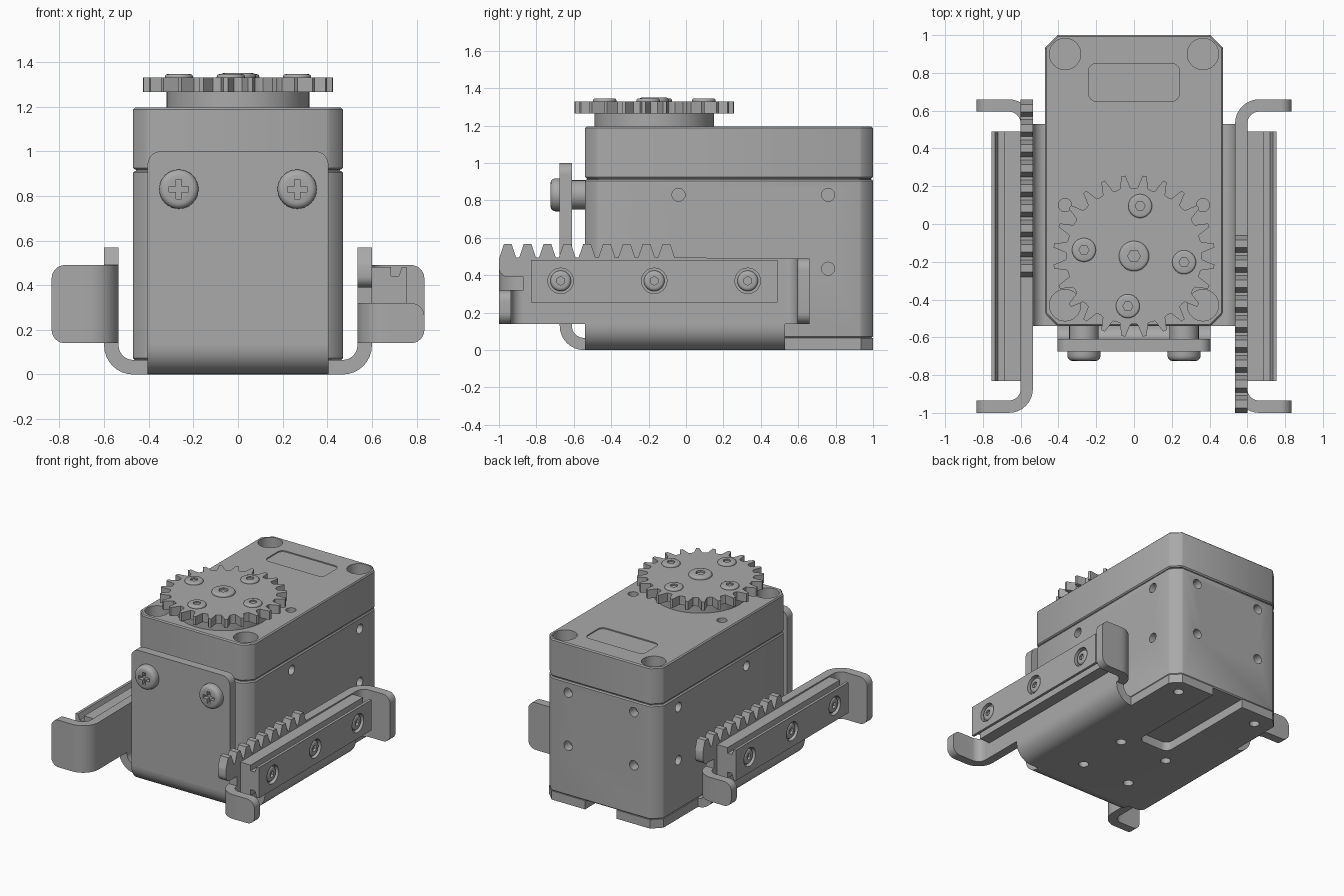
import bpy, bmesh
from math import sin, cos, pi, radians
from mathutils import Vector, Matrix

cube = bpy.data.objects.get("Cube")
if cube:
    bpy.data.objects.remove(cube)

grey = bpy.data.materials.new("machined_grey")
grey.use_nodes = True
COLOUR = (0.4, 0.4, 0.4, 1)
grey.diffuse_color = COLOUR
grey.node_tree.nodes["Principled BSDF"].inputs["Base Color"].default_value = COLOUR

parts = []
T = 0.065            # sheet thickness
R = 0.13             # outer bend radius
GEAR_Y = -0.17
AXES = {"x": lambda a, b, h: (h, a, b),
        "y": lambda a, b, h: (a, h, b),
        "z": lambda a, b, h: (a, b, h)}


def fillet(points, steps=8):
    """Round each (a, b, radius) corner of a closed outline."""
    out = []
    n = len(points)
    for i, p in enumerate(points):
        c = Vector(p[:2])
        r = p[2] if len(p) > 2 else 0
        if not r:
            out.append(c)
            continue
        u = (Vector(points[i - 1][:2]) - c).normalized()
        v = (Vector(points[(i + 1) % n][:2]) - c).normalized()
        half = u.angle(v) / 2
        mid = c + (u + v).normalized() * (r / sin(half))
        s = c + u * (r / (sin(half) / cos(half))) - mid
        e = c + v * (r / (sin(half) / cos(half))) - mid
        total = s.angle_signed(e)
        for k in range(steps + 1):
            t = -total * k / steps
            out.append(mid + Vector((s.x * cos(t) - s.y * sin(t),
                                     s.x * sin(t) + s.y * cos(t))))
    return out


def prism(name, points, axis, lo, hi, bevel=0.0):
    """Extrude an outline along an axis."""
    bm = bmesh.new()
    rings = [[bm.verts.new(AXES[axis](p[0], p[1], h)) for p in fillet(points)] for h in (lo, hi)]
    a, b = rings
    bm.faces.new(a)
    bm.faces.new(b)
    for i in range(len(a)):
        j = (i + 1) % len(a)
        bm.faces.new((a[i], a[j], b[j], b[i]))
    bmesh.ops.recalc_face_normals(bm, faces=bm.faces)
    if bevel:
        bmesh.ops.bevel(bm, geom=list(bm.edges), offset=bevel, segments=1, affect="EDGES")
    me = bpy.data.meshes.new(name)
    bm.to_mesh(me)
    bm.free()
    me.materials.append(grey)
    ob = bpy.data.objects.new(name, me)
    bpy.context.collection.objects.link(ob)
    parts.append(ob)
    return ob


def rect(a0, b0, a1, b1, r=0):
    return [(a0, b0, r), (a1, b0, r), (a1, b1, r), (a0, b1, r)]


def ngon(a, b, r, n=32):
    return [(a + r * cos(2 * pi * i / n), b + r * sin(2 * pi * i / n)) for i in range(n)]


def cut(target, points, axis, lo, hi):
    """Subtract an extruded outline and discard the cutter."""
    tool = prism("cutter", points, axis, lo, hi)
    tool.hide_render = True
    mod = target.modifiers.new("cut", "BOOLEAN")
    mod.operation, mod.solver, mod.object = "DIFFERENCE", "EXACT", tool
    bpy.context.view_layer.objects.active = target
    bpy.ops.object.modifier_apply(modifier=mod.name)
    parts.remove(tool)
    bpy.data.objects.remove(tool)


def screw(name, loc, r, h, rot=None, cross=False):
    """Low domed head, with a hex socket or a cross recess."""
    ob = prism(name, ngon(0, 0, r), "z", 0, h)
    bm = bmesh.new()
    bm.from_mesh(ob.data)
    rim = [e for e in bm.edges if all(v.co.z > h * 0.9 for v in e.verts)]
    bmesh.ops.bevel(bm, geom=rim, offset=min(h * 0.7, r * 0.3), segments=3, profile=0.5, affect="EDGES")
    bm.to_mesh(ob.data)
    bm.free()
    if cross:
        w, s = r * 0.14, r * 0.5
        cut(ob, [(s, -w), (s, w), (w, w), (w, s), (-w, s), (-w, w),
                 (-s, w), (-s, -w), (-w, -w), (-w, -s), (w, -s), (w, -w)], "z", h * 0.4, h + 0.1)
    else:
        cut(ob, ngon(0, 0, r * 0.42, 6), "z", h * 0.3, h + 0.1)
    ob.matrix_world = Matrix.Translation(loc) @ (rot or Matrix())
    return ob


def case_outline(inset=0.0):
    x, y0, y1, c = 0.47 - inset, -0.54 + inset, 1.0 - inset, 0.065
    return [(-x + c, y0), (x - c, y0), (x, y0 + c), (x, y1 - c),
            (x - c, y1), (-x + c, y1), (-x, y1 - c), (-x, y0 + c)]


# Motor case
lower = prism("case_body", case_outline(), "z", T, 0.912, 0.008)
upper = prism("case_lid", case_outline(), "z", 0.918, 1.195, 0.008)
prism("case_seam", case_outline(0.012), "z", 0.89, 0.94)
for z in (0.435, 0.83):
    for s in (-1, 1):
        cut(lower, ngon(s * 0.27, z, 0.035, 20), "y", 0.93, 1.1)
        for y in (-0.04, 0.76):
            cut(lower, ngon(y, z, 0.035, 20), "x", min(s * 0.4, s * 0.6), max(s * 0.4, s * 0.6))
for x in (-0.365, 0.365):
    for y, r, depth in ((0.9, 0.083, 0.12), (-0.43, 0.083, 0.12), (0.1, 0.035, 0.06)):
        cut(upper, ngon(x, y, r), "z", 1.195 - depth, 1.3)
cut(upper, rect(-0.24, 0.65, 0.24, 0.85, 0.04), "z", 1.187, 1.3)

# Folded base bracket: floor with upturned sides, rear legs and front plate
floor = prism("bracket_floor", [(-0.6, 0, R), (0.6, 0, R), (0.6, 0.14), (0.6 - T, 0.14),
                                (0.6 - T, T, T), (T - 0.6, T, T), (T - 0.6, 0.14), (-0.6, 0.14)],
              "y", -0.54, 0.53)
cut(floor, [(-0.13, 0.2, 0.05), (0.13, 0.2, 0.05), (0.13, 0.7), (-0.13, 0.7)], "z", -0.1, 0.1)
for x in (-0.2, 0.2):
    for y in (-0.3, 0.1):
        cut(floor, ngon(x, y, 0.035, 20), "z", -0.1, 0.1)
for s, side in ((-1, "right"), (1, "left")):
    leg = prism(side + "_rear_leg", [(s * 0.13, 0.53), (s * 0.47, 0.53), (s * 0.47, 0.935),
                                     (s * 0.405, 1.0), (s * 0.13, 1.0)], "z", 0, T)
    cut(leg, ngon(s * 0.34, 0.88, 0.035, 20), "z", -0.1, 0.1)
prism("bracket_front_bend", [(-0.675, R), (-0.675, 0, R - 0.001), (-0.54, 0), (-0.54, T),
                             (T - 0.675, T, T - 0.001), (T - 0.675, R)], "x", -0.405, 0.405)
prism("bracket_front_plate", [(-0.405, R), (0.405, R), (0.405, 1.0, 0.06), (-0.405, 1.0, 0.06)],
      "y", -0.675, -0.61)

# Front screws and spacers
for x in (-0.265, 0.265):
    prism("front_spacer", ngon(x, 0.83, 0.078), "y", -0.612, -0.535)
    screw("front_screw", (x, -0.675, 0.83), 0.088, 0.05, Matrix.Rotation(radians(90), 4, "X"), True)

# Drive hub, gear and its screws
prism("drive_hub", ngon(0, GEAR_Y, 0.32, 64), "z", 1.19, 1.268)
TEETH = 24
shape = ((0, 0.358), (0.2, 0.362), (0.33, 0.4), (0.41, 0.428),
         (0.59, 0.428), (0.67, 0.4), (0.8, 0.362))
prism("gear", [(r * cos(2 * pi * (i + t) / TEETH), GEAR_Y + r * sin(2 * pi * (i + t) / TEETH))
               for i in range(TEETH) for t, r in shape], "z", 1.265, 1.33)
screw("gear_centre_screw", (0, GEAR_Y, 1.33), 0.08, 0.02)
for k in range(4):
    a = radians(83 + 90 * k)
    screw("gear_screw", (0.267 * cos(a), GEAR_Y + 0.267 * sin(a), 1.33), 0.063, 0.015)

# Left arm: toothed wall, two outward tabs and a slotted rail
first = len(parts)
XI, XO = 0.6 - T, 0.6
wall = [(-0.87, 0.14), (0.53, 0.14), (0.53, 0.49)]
for k in reversed(range(9)):
    c = -0.953 + 0.106 * k
    wall += [(c + 0.045, 0.495), (c + 0.02, 0.568), (c - 0.02, 0.568), (c - 0.045, 0.495)]
wall += [(-1.0, 0.49), (-1.0, 0.39, 0.05), (-0.87, 0.39)]
prism("arm_rack_wall", wall, "x", XI, XO)
for name, y0, yb, d, top in (("rear", 0.53, 0.66, 1, 0.49), ("front", -0.87, -1.0, -1, 0.32)):
    yi = yb - d * T
    prism("arm_" + name + "_bend", [(XI, y0), (XI, yb, R - 0.002), (0.7, yb), (0.7, yi),
                                    (XO, yi, T - 0.002), (XO, y0)], "z", 0.14, top)
    prism("arm_" + name + "_tab", [(0.7, 0.14), (0.835, 0.14, 0.06), (0.835, top, 0.06), (0.7, top)],
          "y", min(yb, yi), max(yb, yi))
rail = prism("rail", [(XO, 0.255), (0.685, 0.255), (0.685, 0.3), (0.72, 0.3), (0.735, 0.255),
                      (0.755, 0.255), (0.755, 0.482), (0.735, 0.482), (0.72, 0.44),
                      (0.685, 0.44), (0.685, 0.482), (XO, 0.482)], "y", -0.83, 0.49)
for y in (-0.67, GEAR_Y, 0.33):
    cut(rail, ngon(y, 0.37, 0.068), "x", 0.725, 0.8)
    screw("rail_screw", (0.724, y, 0.37), 0.055, 0.025, Matrix.Rotation(radians(90), 4, "Y"))

# Right arm: the same parts turned half way round the gear axis
pivot = Matrix.Translation((0, GEAR_Y, 0))
turn = pivot @ Matrix.Rotation(pi, 4, "Z") @ pivot.inverted()
bpy.context.view_layer.update()
for ob in parts[first:]:
    twin = ob.copy()
    ob.name, twin.name = "left_" + ob.name, "right_" + ob.name
    bpy.context.collection.objects.link(twin)
    twin.matrix_world = turn @ ob.matrix_world

# Smooth round surfaces, keep edges sharp
bpy.ops.object.select_all(action="DESELECT")
for ob in parts:
    ob.select_set(True)
bpy.context.view_layer.objects.active = parts[0]
bpy.ops.object.shade_smooth_by_angle(angle=radians(32))
